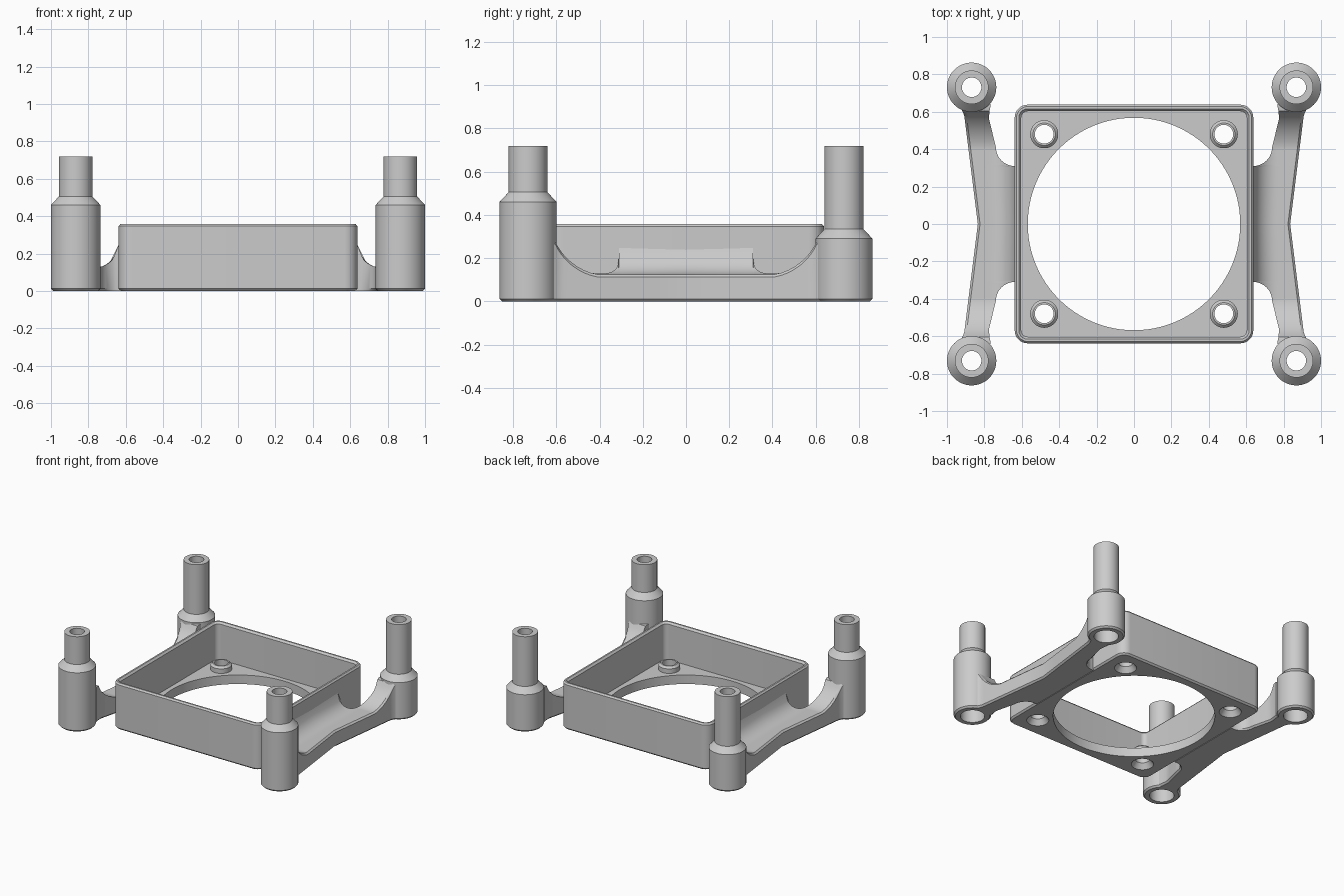
import bpy, bmesh, math

if "Cube" in bpy.data.objects:
    bpy.data.objects.remove(bpy.data.objects["Cube"])

grey = bpy.data.materials.new("light_grey")
grey.diffuse_color = (0.6, 0.6, 0.6, 1)
grey.use_nodes = True
grey.node_tree.nodes["Principled BSDF"].inputs["Base Color"].default_value = grey.diffuse_color


def loft(name, rings, close=False, caps=True):
    """Skin a list of equal-length point rings into a solid."""
    bm = bmesh.new()
    vs = [[bm.verts.new(p) for p in r] for r in rings]
    pairs = list(zip(vs, vs[1:])) + ([(vs[-1], vs[0])] if close else [])
    for a, b in pairs:
        for i in range(len(a)):
            j = (i + 1) % len(a)
            bm.faces.new((a[i], a[j], b[j], b[i]))
    if caps and not close:
        bm.faces.new(vs[0])
        bm.faces.new(vs[-1])
    bmesh.ops.recalc_face_normals(bm, faces=bm.faces)
    me = bpy.data.meshes.new(name)
    bm.to_mesh(me)
    bm.free()
    me.materials.append(grey)
    ob = bpy.data.objects.new(name, me)
    bpy.context.collection.objects.link(ob)
    return ob


def lathe(name, profile, x, y, close=False, n=48):
    rings = [[(x + r * math.cos(2 * math.pi * i / n), y + r * math.sin(2 * math.pi * i / n), z)
              for i in range(n)] for r, z in profile]
    return loft(name, rings, close)


def rounded_square(half, rad, z, n=8):
    pts = []
    for k, (sx, sy) in enumerate(((1, 1), (-1, 1), (-1, -1), (1, -1))):
        for i in range(n + 1):
            a = math.pi / 2 * (k + i / n)
            pts.append((sx * (half - rad) + rad * math.cos(a),
                        sy * (half - rad) + rad * math.sin(a), z))
    return pts


def smooth(ob):
    bpy.ops.object.select_all(action='DESELECT')
    ob.select_set(True)
    bpy.context.view_layer.objects.active = ob
    bpy.ops.object.shade_smooth_by_angle(angle=math.radians(30))


# Open square tray with chamfered edges
tray = loft("tray", [rounded_square(*p) for p in (
    (.626, .058, 0), (.638, .07, .012), (.638, .07, .347), (.628, .06, .359),
    (.616, .048, .359), (.603, .035, .345), (.603, .035, .07))])

# Round opening and countersunk screw holes
SCREWS = [(sx * .48, sy * .48) for sx in (-1, 1) for sy in (-1, 1)]
cutters = [lathe("opening_cutter", [(.568, -.1), (.568, .2)], 0, 0, n=96)]
for x, y in SCREWS:
    cutters.append(lathe("screw_cutter", [(.085, -.01), (.05, .04), (.05, .2)], x, y))
for c in cutters:
    m = tray.modifiers.new("cut", 'BOOLEAN')
    m.operation, m.solver, m.object = 'DIFFERENCE', 'EXACT', c
    bpy.context.view_layer.objects.active = tray
    bpy.ops.object.modifier_apply(modifier=m.name)
    bpy.data.objects.remove(c)
smooth(tray)

# Raised screw bosses
for x, y in SCREWS:
    smooth(lathe("screw_boss", [(.05, .06), (.075, .06), (.075, .105), (.06, .12), (.05, .12)],
                 x, y, close=True))

# Hollow stepped corner posts, tall shoulder in front and low behind
for sx in (-1, 1):
    for sy, h in ((-1, .46), (1, .29)):
        smooth(lathe("corner_post", [
            (.086, 0), (.12, 0), (.132, .012), (.132, h), (.09, h + .045), (.09, .72),
            (.052, .72), (.052, h - .06), (.086, h - .06)], sx * .868, sy * .731, close=True))


# Arm shape: inner edge, outer edge and top height
def inner_x(a):
    if a < .31:
        return .62
    if a < .41:
        return .638 + math.sqrt(max(0, .01 - (a - .41) ** 2))
    if a < .56:
        return .738 + .037 * (a - .41) / .15
    return .775 - .01 * ((a - .56) / .08) ** 2


def outer_x(a):
    return .835 + .125 * a + (.03 * ((a - .57) / .07) ** 2 if a > .57 else 0)


def top_z(x, a):
    z = .12
    if a > .36:
        z = .39 - math.sqrt(max(0, .27 ** 2 - (a - .36) ** 2))
    z = min(z, .28)
    d = min(.125, max(0, .765 - x))
    return max(z, .25 - math.sqrt(.125 ** 2 - d ** 2))


half = [0, .15, .305] + [.41 - .1 * math.cos(math.pi * i / 20) for i in range(11)]
half += [.36, .38, .44, .47, .5, .53, .56, .575, .59, .605, .62, .64]
half = sorted(set(half))
stations = [-a for a in reversed(half[1:])] + half
C = .012
COLS = 14
for s in (-1, 1):
    rings = []
    for y in stations:
        a = abs(y)
        xi, xo = inner_x(a), outer_x(a)
        zo = top_z(xo, a)
        ring = [(xi, C), (xi + C, 0), (xo - C, 0), (xo, C), (xo, zo - C)]
        for k in range(COLS + 1):
            x = xo - C + (xi - xo + C) * k / COLS
            ring.append((x, top_z(x, a)))
        rings.append([(s * x, y, z) for x, z in ring])
    smooth(loft("side_arm", rings))
